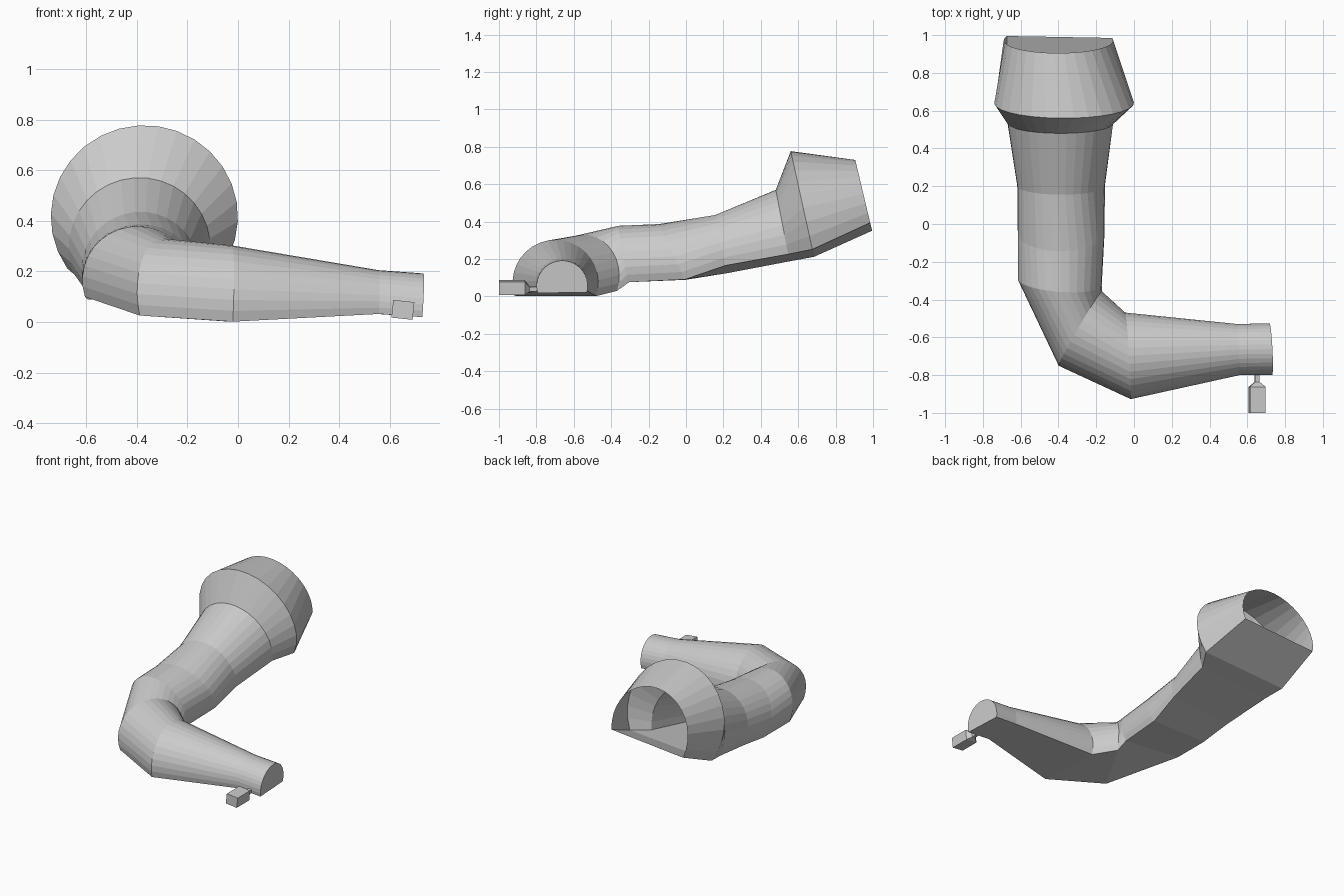
import bpy, bmesh, math
from mathutils import Vector

if "Cube" in bpy.data.objects:
    bpy.data.objects.remove(bpy.data.objects["Cube"])

grey = bpy.data.materials.new("light grey")
grey.diffuse_color = (0.6, 0.6, 0.6, 1)
grey.use_nodes = True
grey.node_tree.nodes["Principled BSDF"].inputs["Base Color"].default_value = grey.diffuse_color
SEG = 20


def ring(bm, top, bottom, side, radius):
    """D-shaped section: a circle cut off below its centre by a flat chord."""
    top, bottom, side = Vector(top), Vector(bottom), Vector(side)
    up = (top - bottom).normalized()
    centre = top - up * radius
    depth = (top - bottom).length - radius
    side = (side - up * side.dot(up)).normalized()
    a = math.asin(max(-0.99, min(0.99, depth / radius)))
    verts = []
    for i in range(SEG + 1):
        t = -a + (math.pi + 2 * a) * i / SEG
        verts.append(bm.verts.new(centre + radius * (side * math.cos(t) + up * math.sin(t))))
    return verts


def bridge(bm, rings):
    for r, s in zip(rings, rings[1:]):
        n = len(r)
        for i in range(n):
            j = (i + 1) % n
            bm.faces.new((r[i], r[j], s[j], s[i]))


def finish(bm, name):
    bmesh.ops.recalc_face_normals(bm, faces=bm.faces)
    mesh = bpy.data.meshes.new(name)
    bm.to_mesh(mesh)
    bm.free()
    mesh.materials.append(grey)
    ob = bpy.data.objects.new(name, mesh)
    bpy.context.collection.objects.link(ob)
    return ob


# Bent tube with flat underside, from open flared mouth to closed narrow end
sections = [
    ((-0.423, 0.905, 0.730), (-0.394, 0.990, 0.373), (1, 0, 0), 0.290),
    ((-0.394, 0.560, 0.777), (-0.358, 0.680, 0.232), (1, 0, 0), 0.370),
    ((-0.410, 0.480, 0.570), (-0.383, 0.550, 0.207), (1, 0, 0), 0.280),
    ((-0.408, 0.155, 0.435), (-0.380, 0.215, 0.145), (1, 0, 0), 0.232),
    ((-0.387, -0.145, 0.387), (-0.385, -0.005, 0.090), (1, 0, 0), 0.230),
    ((-0.385, -0.360, 0.378), (-0.396, -0.290, 0.088), (1, -0.08, 0), 0.223),
    ((-0.295, -0.550, 0.330), (-0.280, -0.555, 0.028), (0.23, 0.395, 0), 0.228),
    ((-0.025, -0.698, 0.303), (-0.035, -0.698, 0.002), (-0.03, 0.46, 0), 0.230),
    ((0.555, -0.665, 0.205), (0.553, -0.665, 0.032), (-0.01, 0.27, 0), 0.136),
    ((0.733, -0.662, 0.192), (0.722, -0.662, 0.020), (-0.014, 0.27, 0), 0.137),
]
bm = bmesh.new()
rings = [ring(bm, *s) for s in sections]
bridge(bm, rings)
bm.faces.new(rings[-1])
finish(bm, "bent_tube")

# Small tapered peg: square block, shoulder and thin stem
bm = bmesh.new()
tilt = math.radians(-6)
rects = []
for y, w, h, z in ((-1.0, 0.042, 0.035, 0.048), (-0.862, 0.042, 0.035, 0.048),
                   (-0.836, 0.012, 0.012, 0.040), (-0.775, 0.012, 0.012, 0.042)):
    r = []
    for sx, sz in ((-1, -1), (1, -1), (1, 1), (-1, 1)):
        dx, dz = sx * w, sz * h
        r.append(bm.verts.new((0.652 + dx * math.cos(tilt) - dz * math.sin(tilt), y,
                               z + dx * math.sin(tilt) + dz * math.cos(tilt))))
    rects.append(r)
bridge(bm, rects)
bm.faces.new(rects[0])
bm.faces.new(rects[-1])
finish(bm, "side_peg")
